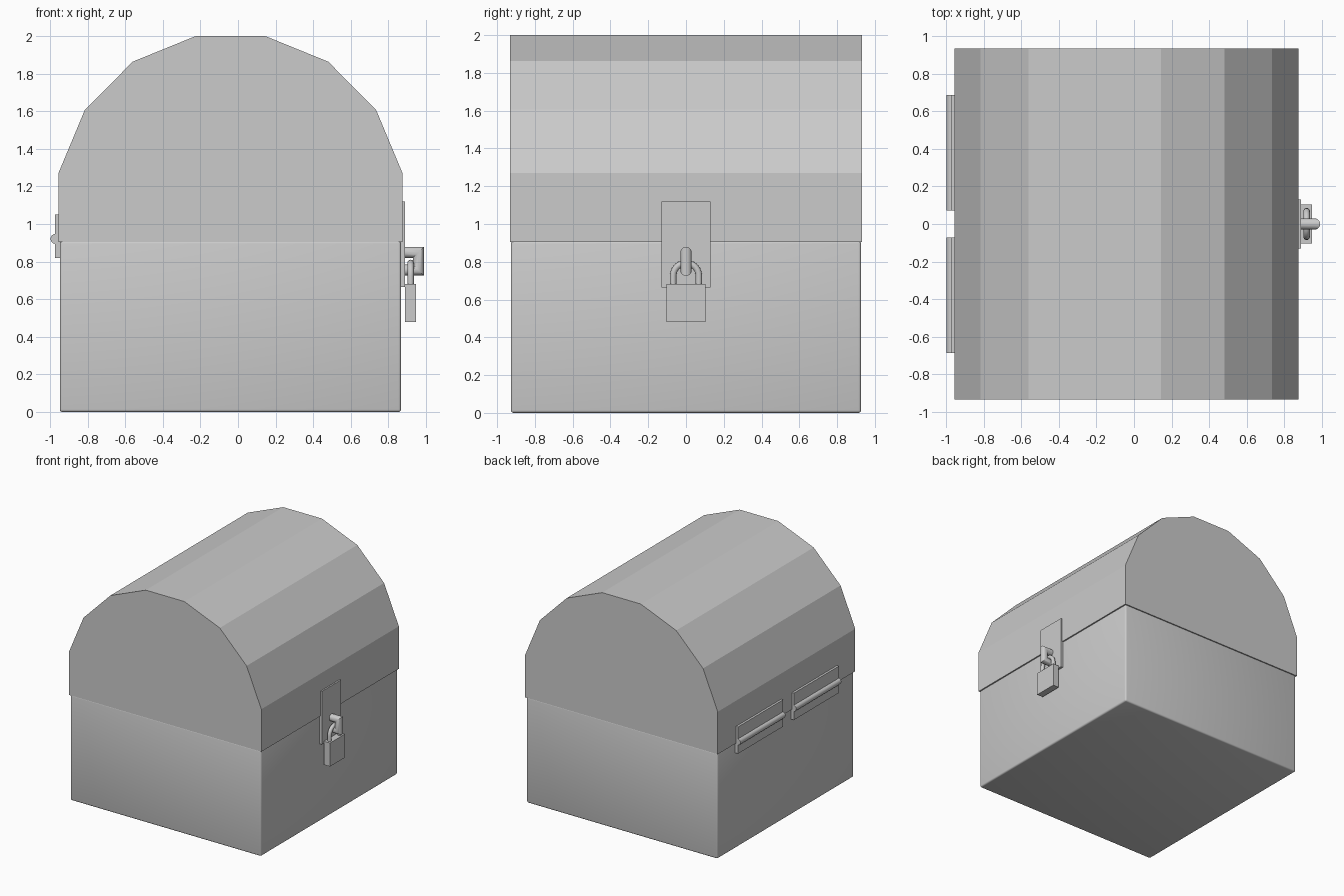
import bpy, bmesh, math
from mathutils import Vector

if "Cube" in bpy.data.objects:
    bpy.data.objects.remove(bpy.data.objects["Cube"])


def finish(bm, name, smooth=False):
    bmesh.ops.recalc_face_normals(bm, faces=bm.faces[:])
    me = bpy.data.meshes.new(name)
    bm.to_mesh(me)
    bm.free()
    ob = bpy.data.objects.new(name, me)
    bpy.context.collection.objects.link(ob)
    if smooth:
        bpy.ops.object.select_all(action='DESELECT')
        ob.select_set(True)
        bpy.context.view_layer.objects.active = ob
        bpy.ops.object.shade_smooth_by_angle(angle=math.radians(40))
    return ob


def box(name, x, y, z, bevel=0.0):
    bm = bmesh.new()
    bmesh.ops.create_cube(bm, size=1)
    for v in bm.verts:
        v.co = [lo + (c + 0.5) * (hi - lo) for c, (lo, hi) in zip(v.co, (x, y, z))]
    if bevel:
        bmesh.ops.bevel(bm, geom=bm.edges[:], offset=bevel, segments=3,
                        profile=0.5, affect='EDGES')
    return finish(bm, name, bevel > 0)


def extrude_profile(name, pts, y0, y1):
    bm = bmesh.new()
    face = bm.faces.new([bm.verts.new((x, y0, z)) for x, z in pts])
    new = bmesh.ops.extrude_face_region(bm, geom=[face])['geom']
    # the starting face stays as the end cap
    for v in new:
        if isinstance(v, bmesh.types.BMVert):
            v.co.y = y1
    return finish(bm, name)


def tube(name, path, normal, r, sides=16):
    """Round bar along a planar path with mitred corners."""
    path, normal = [Vector(p) for p in path], Vector(normal)
    bm, rings = bmesh.new(), []
    for i, p in enumerate(path):
        a = (p - path[i - 1]).normalized() if i else None
        b = (path[i + 1] - p).normalized() if i < len(path) - 1 else None
        a, b = a or b, b or a
        t = (a + b).normalized()
        side = normal.cross(t) / t.dot(a)
        rings.append([bm.verts.new(p + r * (math.cos(w) * side + math.sin(w) * normal))
                      for w in (2 * math.pi * k / sides for k in range(sides))])
    for q, s in zip(rings, rings[1:]):
        for k in range(sides):
            j = (k + 1) % sides
            bm.faces.new((q[k], q[j], s[j], s[k]))
    bm.faces.new(rings[0])
    bm.faces.new(rings[-1])
    return finish(bm, name, True)


CX = -0.04  # centre of the chest; the lock sticks out further than the hinges

# Chest base
box("chest_base", (CX - 0.907, CX + 0.907), (-0.927, 0.927), (0, 0.91), 0.014)

# Faceted barrel lid, half profile mirrored
half = [(0.915, 0.905), (0.915, 1.27), (0.775, 1.605), (0.52, 1.863), (0.183, 2.0)]
profile = [(CX + x, z) for x, z in half] + [(CX - x, z) for x, z in reversed(half)]
extrude_profile("chest_lid", profile, -0.933, 0.933)

# Hasp plate and staple
box("hasp_plate", (0.85, 0.888), (-0.13, 0.13), (0.665, 1.12))
tube("staple", [(0.88, 0, 0.849), (0.96, 0, 0.849), (0.96, 0, 0.755), (0.88, 0, 0.755)],
     (0, 1, 0), 0.03)

# Padlock
box("padlock_body", (0.889, 0.946), (-0.103, 0.103), (0.48, 0.682))
arc = [(0.918, 0.068 * math.cos(math.pi * k / 12), 0.725 + 0.068 * math.sin(math.pi * k / 12))
       for k in range(13)]
tube("padlock_shackle", [(0.918, 0.068, 0.67)] + arc + [(0.918, -0.068, 0.67)],
     (1, 0, 0), 0.017)

# Two hinges on the back
for label, s in (("left", -1), ("right", 1)):
    y0, y1 = sorted((s * 0.073, s * 0.685))
    box("hinge_plate_" + label, (-0.974, -0.93), (y0, y1), (0.82, 1.05))
    tube("hinge_pin_" + label, [(-0.97, y0, 0.921), (-0.97, y1, 0.921)], (1, 0, 0), 0.027)
